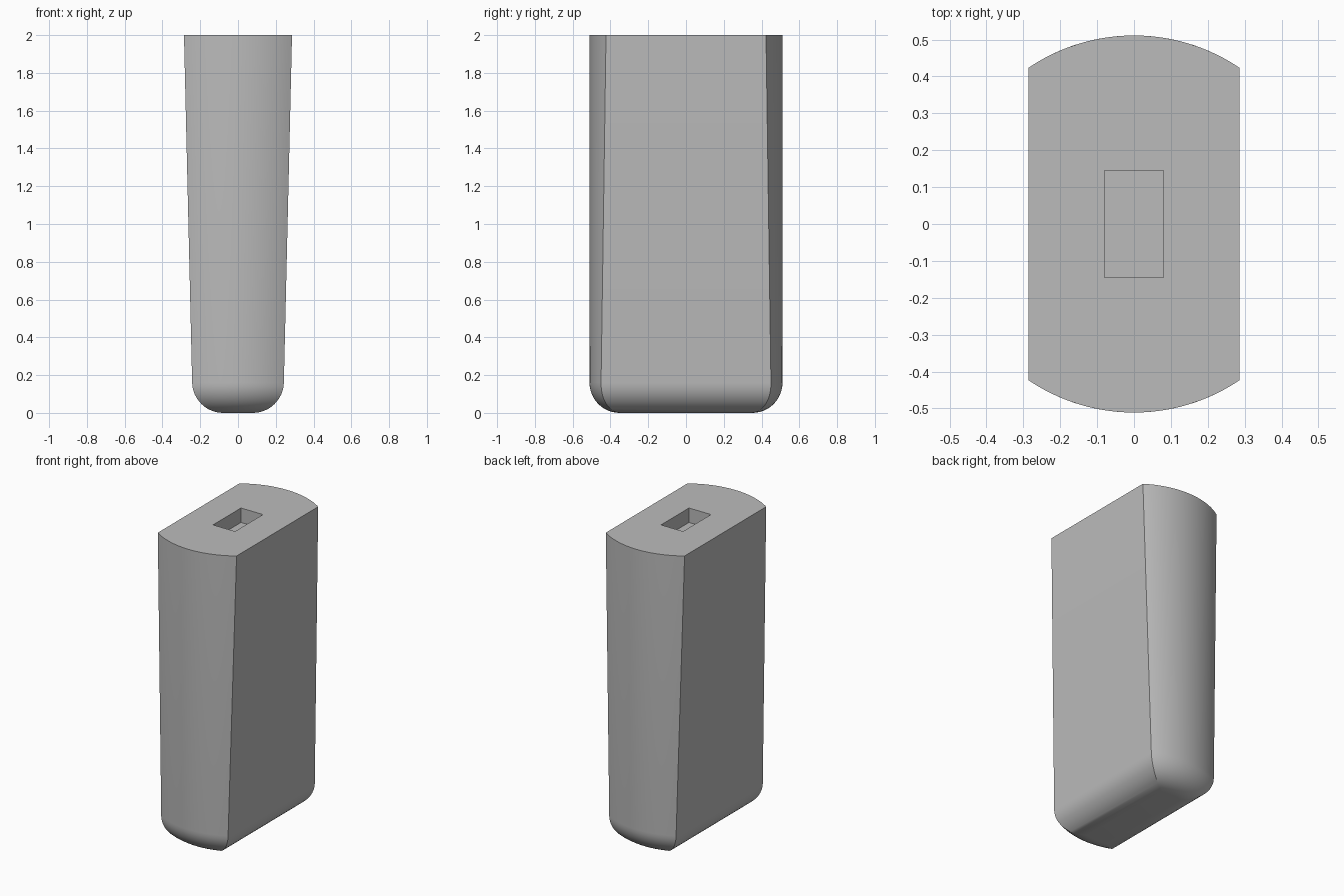
import bpy
import bmesh
import math

old = bpy.data.objects.get("Cube")
if old:
    bpy.data.objects.remove(old)

RADIUS = 0.511      # rounded front and back share one cylinder
FILLET = 0.16       # bottom edge rounding
HEIGHT = 2.0
ARC_STEPS = 24

grey = bpy.data.materials.new("plain grey")
grey.use_nodes = True
colour = (0.5, 0.5, 0.5, 1)
grey.diffuse_color = colour
grey.node_tree.nodes["Principled BSDF"].inputs["Base Color"].default_value = colour


def section(z, inset):
    """Outline at one height: two arcs joined by straight tapered sides."""
    half = 0.239 + 0.047 * z / HEIGHT - inset
    r = RADIUS - inset
    a = math.asin(half / r)
    pts = []
    for side in (0, math.pi):
        for i in range(ARC_STEPS + 1):
            t = side + a - 2 * a * i / ARC_STEPS
            pts.append((r * math.sin(t), -r * math.cos(t), z))
    return pts


# Tapered body, lofted from the rounded bottom up to the flat top
levels = []
for i in range(13):
    t = math.pi / 2 * i / 12
    levels.append((FILLET * (1 - math.cos(t)), FILLET * (1 - math.sin(t))))
levels.append((HEIGHT, 0))

bm = bmesh.new()
rings = [[bm.verts.new(p) for p in section(*lv)] for lv in levels]
for low, high in zip(rings, rings[1:]):
    n = len(low)
    for i in range(n):
        j = (i + 1) % n
        bm.faces.new((low[i], low[j], high[j], high[i]))
bm.faces.new(rings[0])
bm.faces.new(rings[-1])
bmesh.ops.recalc_face_normals(bm, faces=bm.faces)
mesh = bpy.data.meshes.new("body")
bm.to_mesh(mesh)
bm.free()
mesh.materials.append(grey)
body = bpy.data.objects.new("body", mesh)
bpy.context.collection.objects.link(body)

# Rectangular socket cut into the top
bpy.ops.mesh.primitive_cube_add(size=1, location=(0, 0, HEIGHT))
cutter = bpy.context.object
cutter.name = "socket_cutter"
cutter.scale = (0.16, 0.29, 0.19)
cutter.hide_render = True
cutter.data.materials.append(grey)

cut = body.modifiers.new("socket", 'BOOLEAN')
cut.operation = 'DIFFERENCE'
cut.solver = 'EXACT'
cut.object = cutter

bpy.ops.object.select_all(action='DESELECT')
body.select_set(True)
bpy.context.view_layer.objects.active = body
bpy.ops.object.modifier_apply(modifier=cut.name)
bpy.data.objects.remove(cutter)
bpy.ops.object.shade_smooth_by_angle(angle=math.radians(25))
